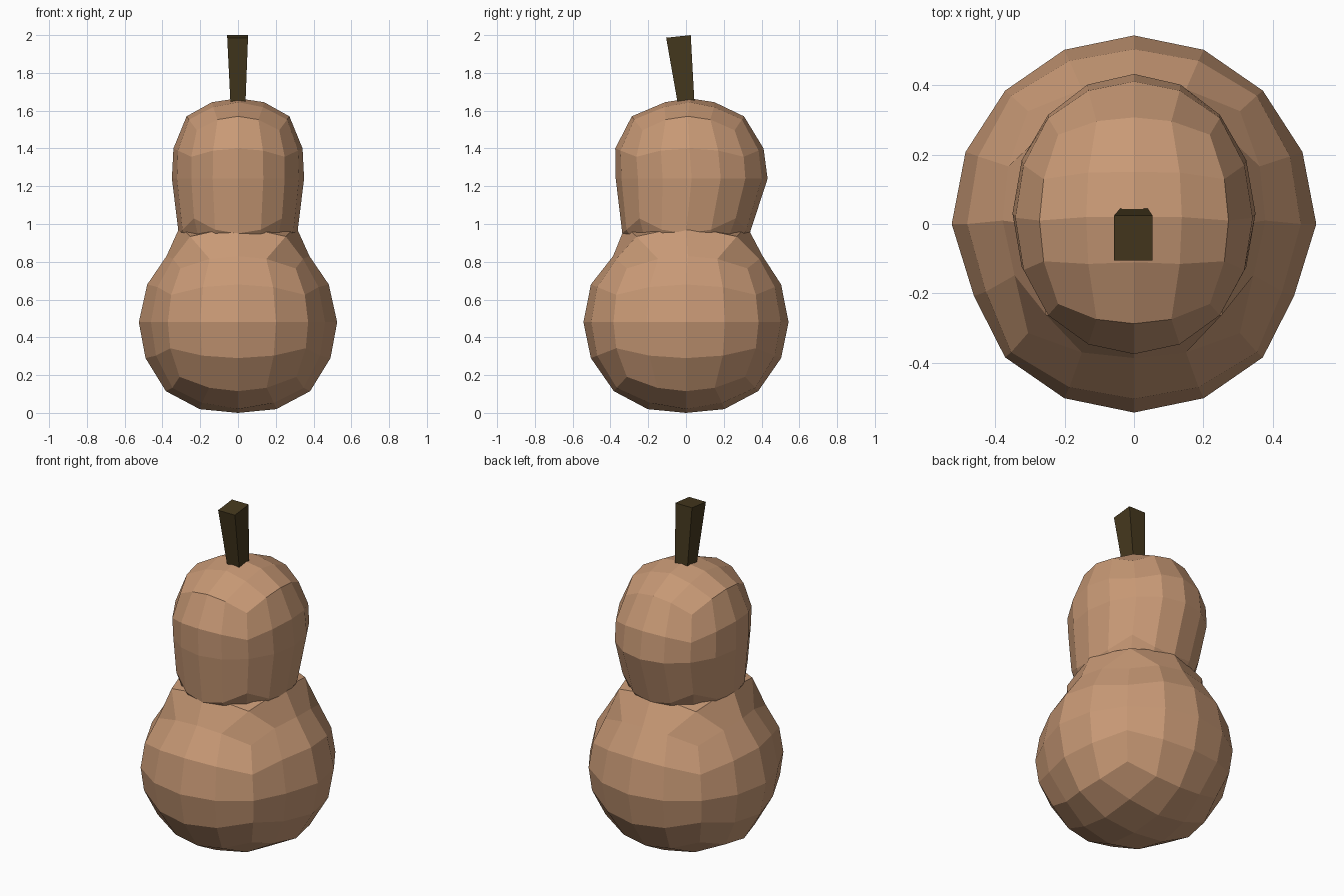
import bpy, bmesh
from math import tan, pi, asin, degrees, cos, radians
from mathutils import Vector

if "Cube" in bpy.data.objects:
    bpy.data.objects.remove(bpy.data.objects["Cube"])


def paint(ob, name, color):
    mat = bpy.data.materials.get(name) or bpy.data.materials.new(name)
    mat.diffuse_color = (*color, 1)
    mat.use_nodes = True
    mat.node_tree.nodes["Principled BSDF"].inputs["Base Color"].default_value = mat.diffuse_color
    ob.data.materials.append(mat)


def finish(bm, name):
    bmesh.ops.recalc_face_normals(bm, faces=bm.faces)
    me = bpy.data.meshes.new(name)
    bm.to_mesh(me)
    bm.free()
    ob = bpy.data.objects.new(name, me)
    bpy.context.collection.objects.link(ob)
    return ob


def lookup(table, lat):
    for a, b in zip(table, table[1:]):
        if lat <= b[0] + 1e-4:
            t = (lat - a[0]) / (b[0] - a[0])
            return [p + (q - p) * t for p, q in zip(a[1:], b[1:])]
    return table[-1][1:]


def quad_sphere(name, table, side_dent=1.0):
    """Cube sphere, 4 faces per side, reshaped by (latitude, z, x scale, y scale, y centre)."""
    bm = bmesh.new()
    bmesh.ops.create_cube(bm, size=2)
    bmesh.ops.subdivide_edges(bm, edges=bm.edges, cuts=3, use_grid_fill=True)
    for v in bm.verts:
        d = Vector([tan(c * pi / 4) for c in v.co]).normalized()
        z, sx, sy, cy = lookup(table, degrees(asin(max(-1, min(1, d.z)))))
        if -0.65 < d.y < -0.2 and abs(d.x) > 0.6:
            sx *= side_dent
        v.co = (d.x * sx, d.y * sy + cy, z)
    return finish(bm, name)


# Round lower bulb
lower = quad_sphere("lower_bulb", [
    (-90, 0.00, .53, .54, 0), (-67.5, 0.02, .53, .53, 0), (-45, 0.115, .54, .54, 0),
    (-22.5, 0.29, .53, .545, 0), (0, 0.48, .525, .543, 0), (22.5, 0.68, .52, .545, 0),
    (45, 0.83, .535, .56, .01), (67.5, 0.99, .80, .84, 0), (90, 1.02, .8, .8, 0)], 0.95)
paint(lower, "skin", (.58, .32, .18))

# Smaller upper bulb, tucked into the lower one
upper = quad_sphere("upper_bulb", [
    (-90, 0.80, .3, .3, 0), (-45, 0.84, .35, .36, 0), (-22.5, 0.95, .34, .365, 0),
    (0, 1.24, .35, .402, .03), (22.5, 1.40, .37, .425, .018), (45, 1.57, .385, .42, .01),
    (67.5, 1.645, .36, .34, .02), (90, 1.665, .3, .3, .02)])
paint(upper, "skin", (.58, .32, .18))

# Square stem leaning forward
bm = bmesh.new()
bmesh.ops.create_cube(bm, size=2)
for v in bm.verts:
    x, y, z = v.co
    if z > 0:
        v.co = (x * .055 - .002, -.04 + y * .065, 1.993 + y * .007)
    else:
        v.co = (x * .038, y * .042 + .005, 1.6)
stem = finish(bm, "stem")
paint(stem, "stem_brown", (.06, .04, .013))
